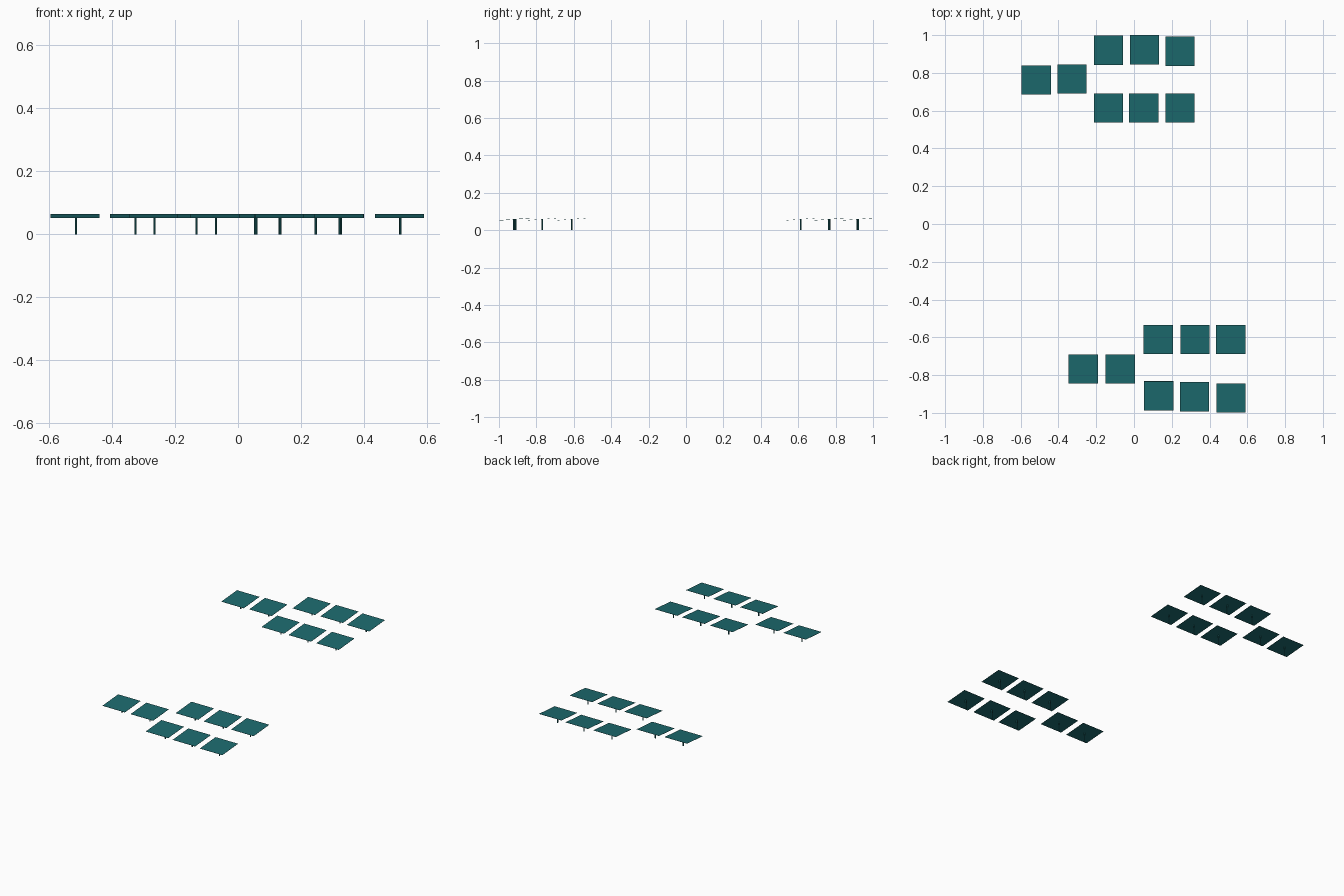
import bpy
import math
from mathutils import Matrix

if "Cube" in bpy.data.objects:
    bpy.data.objects.remove(bpy.data.objects["Cube"])

SIZE = 0.155                 # panel width and depth in plan
LOW, HIGH = 0.0525, 0.0645   # heights of the front and back edge
TILT = math.atan2(HIGH - LOW, SIZE)
MID = (LOW + HIGH) / 2

mat = bpy.data.materials.new("teal")
mat.diffuse_color = (0.012, 0.145, 0.157, 1)
mat.use_nodes = True
mat.node_tree.nodes["Principled BSDF"].inputs["Base Color"].default_value = mat.diffuse_color

# panel centres of the two fields
FIELDS = {
    "back": [(-0.517, 0.762), (-0.328, 0.768),
             (-0.135, 0.920), (0.056, 0.922), (0.244, 0.915),
             (-0.135, 0.614), (0.052, 0.614), (0.244, 0.614)],
    "front": [(-0.268, -0.768), (-0.073, -0.768),
              (0.129, -0.611), (0.323, -0.611), (0.512, -0.611),
              (0.131, -0.910), (0.320, -0.914), (0.513, -0.921)],
}


def panel(name, x, y):
    # thin flat plate, raised at the back edge
    bpy.ops.mesh.primitive_cube_add(size=1)
    ob = bpy.context.object
    ob.name = name
    ob.data.transform(Matrix.Diagonal((SIZE, SIZE / math.cos(TILT), 0.0008, 1)))
    ob.location = (x, y, MID)
    ob.rotation_euler = (TILT, 0, 0)
    ob.data.materials.append(mat)


def post(name, x, y):
    # slim post under the middle of the panel
    bpy.ops.mesh.primitive_cylinder_add(vertices=8, radius=0.0035, depth=MID,
                                        location=(x, y, MID / 2))
    ob = bpy.context.object
    ob.name = name
    ob.data.materials.append(mat)


for field, spots in FIELDS.items():
    for i, (x, y) in enumerate(spots, 1):
        panel(f"{field}_solar_panel_{i}", x, y)
        post(f"{field}_post_{i}", x + 0.003, y)
